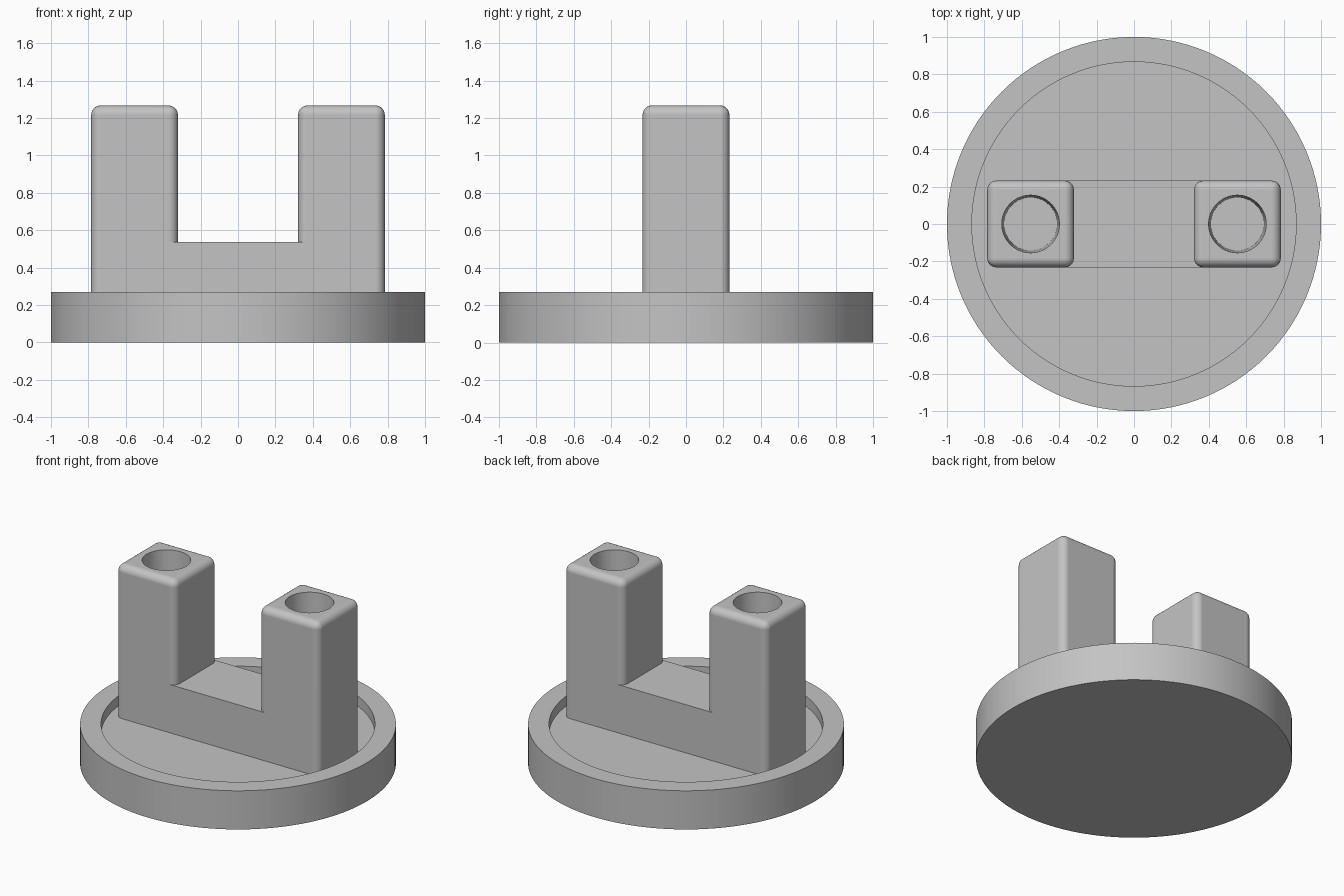
import bpy, bmesh, math
from mathutils import Matrix

cube = bpy.data.objects.get("Cube")
if cube:
    bpy.data.objects.remove(cube, do_unlink=True)

# Single plain grey
GREY = (0.55, 0.55, 0.55, 1.0)
grey = bpy.data.materials.new("plain_grey")
grey.use_nodes = True
grey.diffuse_color = GREY
grey.node_tree.nodes["Principled BSDF"].inputs["Base Color"].default_value = GREY

BASE_TOP, FLOOR, BAR_TOP, POST_TOP = 0.27, 0.2, 0.537, 1.267
HALF = 0.232        # half width of posts and bar
POST_X = 0.553
SIDES = 128


def make_object(name, bm):
    bmesh.ops.recalc_face_normals(bm, faces=bm.faces)
    mesh = bpy.data.meshes.new(name)
    bm.to_mesh(mesh)
    bm.free()
    mesh.materials.append(grey)
    obj = bpy.data.objects.new(name, mesh)
    bpy.context.collection.objects.link(obj)
    return obj


def activate(obj):
    bpy.ops.object.select_all(action='DESELECT')
    obj.select_set(True)
    bpy.context.view_layer.objects.active = obj


def smooth(obj):
    activate(obj)
    bpy.ops.object.shade_smooth_by_angle(angle=math.radians(35))


def lathe(name, profile):
    """Revolve (radius, z) points about z and cap both ends."""
    bm = bmesh.new()
    rings = []
    for r, z in profile:
        angles = [math.tau * i / SIDES for i in range(SIDES)]
        rings.append([bm.verts.new((r * math.cos(a), r * math.sin(a), z)) for a in angles])
    for low, high in zip(rings, rings[1:]):
        for i in range(SIDES):
            j = (i + 1) % SIDES
            bm.faces.new((low[i], low[j], high[j], high[i]))
    bm.faces.new(rings[0])
    bm.faces.new(rings[-1])
    return make_object(name, bm)


def box(name, x, half_x, z0, z1, bevel=0.0):
    bm = bmesh.new()
    size = Matrix.Diagonal((2 * half_x, 2 * HALF, z1 - z0, 1))
    place = Matrix.Translation((x, 0, (z0 + z1) / 2))
    bmesh.ops.create_cube(bm, size=1, matrix=place @ size)
    if bevel:
        bmesh.ops.bevel(bm, geom=bm.edges[:], offset=bevel, segments=6,
                        profile=0.5, affect='EDGES')
    return make_object(name, bm)


# Round base with a raised rim
smooth(lathe("round_base", [(1, 0), (1, BASE_TOP), (0.867, BASE_TOP), (0.867, FLOOR)]))

# Low bar joining the posts
box("cross_bar", 0, POST_X, FLOOR - 0.05, BAR_TOP)

# Rounded square posts with slightly tapered blind holes
for side, sign in (("right", -1), ("left", 1)):
    post = box(side + "_post", sign * POST_X, HALF, FLOOR - 0.1, POST_TOP, 0.05)
    cutter = lathe("hole_cutter", [(0.142, 0.6), (0.154, POST_TOP), (0.154, POST_TOP + 0.1)])
    cutter.location.x = sign * POST_X
    cutter.hide_render = True
    cut = post.modifiers.new("hole", 'BOOLEAN')
    cut.operation = 'DIFFERENCE'
    cut.solver = 'EXACT'
    cut.object = cutter
    activate(post)
    bpy.ops.object.modifier_apply(modifier=cut.name)
    bpy.data.objects.remove(cutter, do_unlink=True)
    smooth(post)
    weighted = post.modifiers.new("flat_faces", 'WEIGHTED_NORMAL')
    weighted.keep_sharp = True
